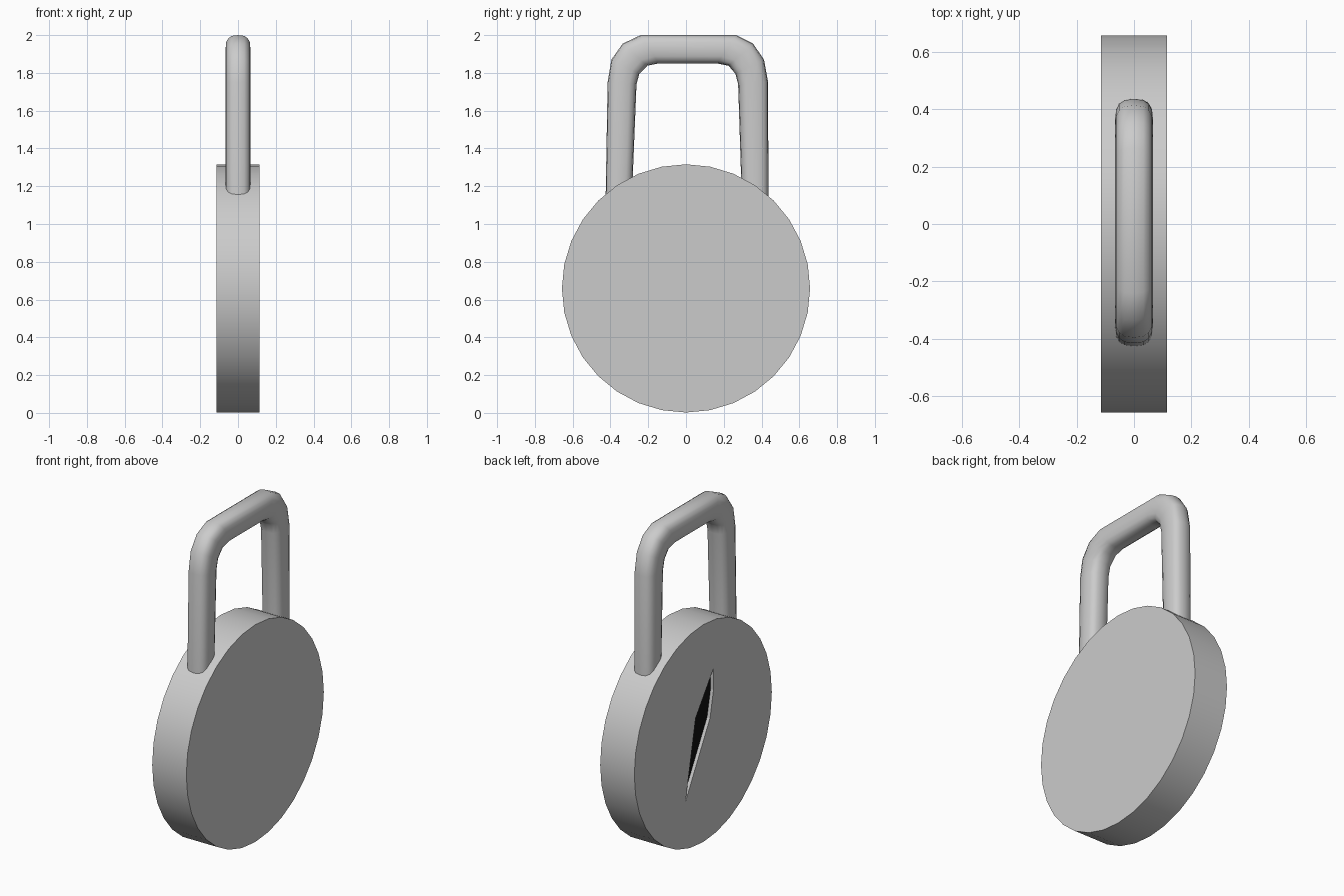
import bpy, bmesh, math

if "Cube" in bpy.data.objects:
    bpy.data.objects.remove(bpy.data.objects["Cube"])


def new_object(name, bm, smooth=False):
    bmesh.ops.recalc_face_normals(bm, faces=bm.faces)
    mesh = bpy.data.meshes.new(name)
    bm.to_mesh(mesh)
    bm.free()
    ob = bpy.data.objects.new(name, mesh)
    bpy.context.collection.objects.link(ob)
    if smooth:
        bpy.ops.object.select_all(action='DESELECT')
        ob.select_set(True)
        bpy.context.view_layer.objects.active = ob
        bpy.ops.object.shade_smooth_by_angle(angle=math.radians(40))
    return ob


def loft(name, rings, smooth=False):
    """Skin a list of equal rings of points and cap both ends."""
    bm = bmesh.new()
    vs = [[bm.verts.new(p) for p in ring] for ring in rings]
    n = len(vs[0])
    for a, b in zip(vs, vs[1:]):
        for i in range(n):
            j = (i + 1) % n
            bm.faces.new((a[i], a[j], b[j], b[i]))
    bm.faces.new(vs[0])
    bm.faces.new(vs[-1])
    return new_object(name, bm, smooth)


def prism(name, outline, x0, x1, smooth=False):
    return loft(name, [[(x, y, z) for y, z in outline] for x in (x0, x1)], smooth)


# Round lock body
R, CZ, HALF = 0.657, 0.659, 0.114
circle = [(R * math.sin(math.tau * i / 32), CZ + R * math.cos(math.tau * i / 32))
          for i in range(32)]
body = prism("lock_body", circle, -HALF, HALF, True)

# Jagged keyhole recess in the -x face, with a black floor
slot = [(y, CZ + z) for y, z in
        ((-0.10, 0.355), (-0.10, 0.225), (-0.067, 0.068), (0.167, -0.348), (0.071, 0.12))]
cutter = prism("keyhole_cutter", slot, -HALF - 0.05, -HALF + 0.04)
cutter.hide_render = True
cutter.hide_set(True)
cut = body.modifiers.new("keyhole", 'BOOLEAN')
cut.operation = 'DIFFERENCE'
cut.solver = 'EXACT'
cut.object = cutter
floor = prism("keyhole_floor", slot, -HALF + 0.02, -HALF + 0.05)
black = bpy.data.materials.new("black")
black.diffuse_color = (0.005, 0.005, 0.005, 1)
black.use_nodes = True
black.node_tree.nodes["Principled BSDF"].inputs["Base Color"].default_value = black.diffuse_color
floor.data.materials.append(black)

# Shackle: outer and inner edge (y, z) of each ring along the path
path = [((-0.427, 1.05), (-0.29, 1.05)),
        ((-0.415, 1.75), (-0.262, 1.74)),
        ((-0.395, 1.87), (-0.247, 1.795)),
        ((-0.335, 1.955), (-0.205, 1.838)),
        ((-0.24, 2.0), (-0.145, 1.85)),
        ((0.265, 2.0), (0.165, 1.85)),
        ((0.355, 1.955), (0.225, 1.838)),
        ((0.413, 1.87), (0.262, 1.795)),
        ((0.435, 1.75), (0.276, 1.74)),
        ((0.436, 1.05), (0.298, 1.05))]


def squash(v):
    return math.copysign(abs(v) ** 0.72, v)


rings = []
for (oy, oz), (iy, iz) in path:
    ring = []
    for k in range(16):
        a = math.tau * k / 16
        u, x = squash(math.cos(a)) / 2, squash(math.sin(a)) * 0.066
        ring.append((x, (oy + iy) / 2 + u * (oy - iy), (oz + iz) / 2 + u * (oz - iz)))
    rings.append(ring)
loft("shackle", rings, True)
